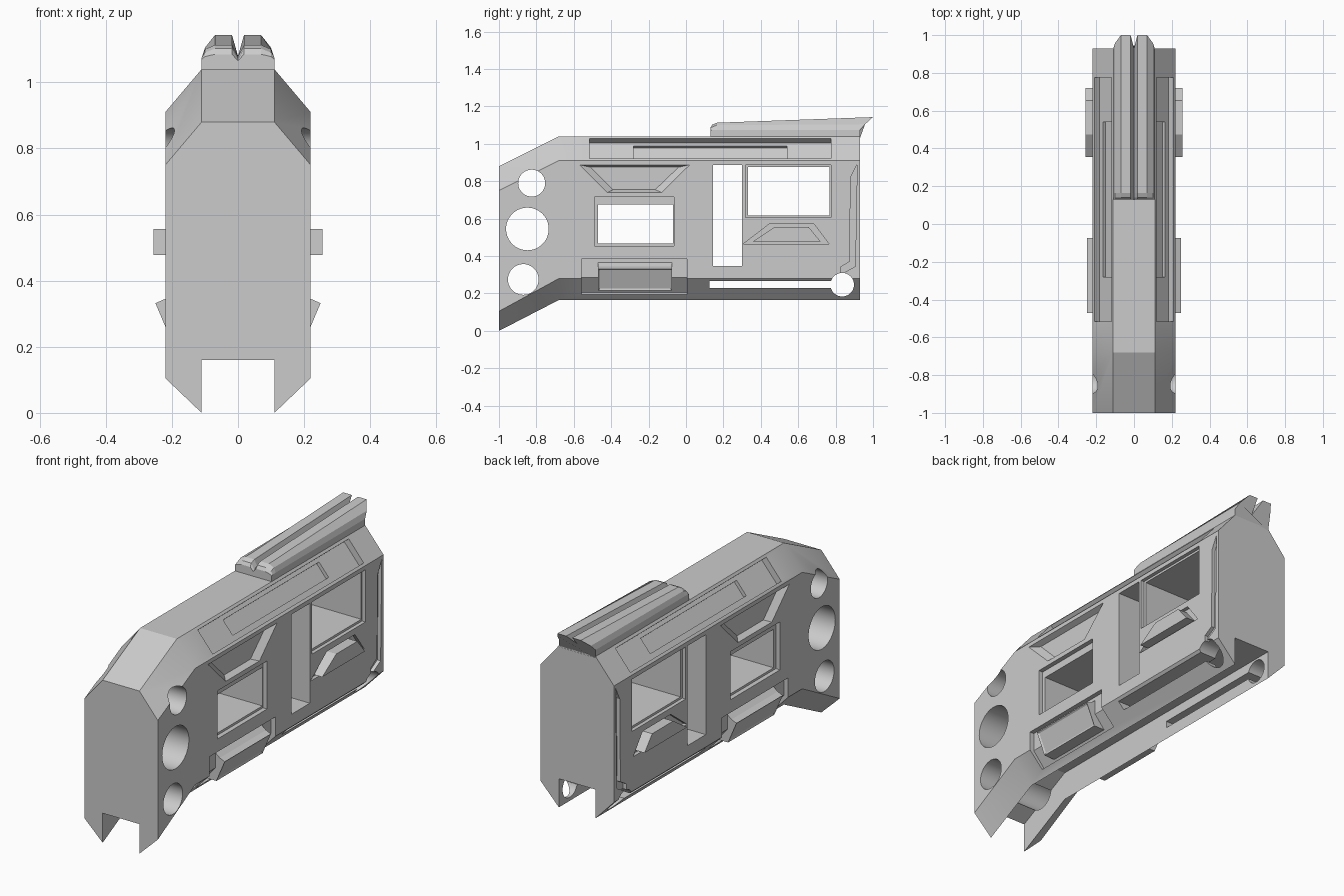
import bpy, bmesh, math

if "Cube" in bpy.data.objects:
    bpy.data.objects.remove(bpy.data.objects["Cube"])


def loft(name, loops):
    """Solid skinned through closed loops of equal point count."""
    bm = bmesh.new()
    rings = [[bm.verts.new(p) for p in loop] for loop in loops]
    n = len(rings[0])
    for a, b in zip(rings, rings[1:]):
        for i in range(n):
            j = (i + 1) % n
            bm.faces.new((a[i], a[j], b[j], b[i]))
    bm.faces.new(rings[0])
    bm.faces.new(rings[-1])
    bmesh.ops.recalc_face_normals(bm, faces=bm.faces)
    me = bpy.data.meshes.new(name)
    bm.to_mesh(me)
    bm.free()
    ob = bpy.data.objects.new(name, me)
    bpy.context.collection.objects.link(ob)
    return ob


def activate(ob):
    bpy.ops.object.select_all(action='DESELECT')
    ob.select_set(True)
    bpy.context.view_layer.objects.active = ob


def cut(target, cutter):
    mod = target.modifiers.new("cut", 'BOOLEAN')
    mod.operation = 'DIFFERENCE'
    mod.solver = 'EXACT'
    mod.object = cutter
    activate(target)
    bpy.ops.object.modifier_apply(modifier=mod.name)
    bpy.data.objects.remove(cutter)


def at_x(poly, x):
    return [(x, y, z) for y, z in poly]


def rect(y0, y1, z0, z1):
    return [(y0, z0), (y1, z0), (y1, z1), (y0, z1)]


def circle(y, z, r, n=48):
    return [(y + r * math.cos(2 * math.pi * i / n), z + r * math.sin(2 * math.pi * i / n))
            for i in range(n)]


def through(poly):
    cut(body, loft("cutter", [at_x(poly, -0.4), at_x(poly, 0.4)]))


def pocket(outer, inner, depth):
    """Side recess on both faces, tapering from outer to inner outline."""
    for s in (1, -1):
        cut(body, loft("cutter", [at_x(outer, s * 0.3), at_x(outer, s * 0.22),
                                  at_x(inner, s * (0.22 - depth))]))


def along_y(name, xz, y0, y1, s):
    return loft(name, [[(s * x, y, z) for x, z in xz] for y in (y0, y1)])


# Main body: chamfered section with a channel underneath, dropping at the front
def body_section(y, top, shoulder, lower, bottom, ceiling):
    half = [(0.11, top), (0.22, shoulder), (0.22, lower), (0.11, bottom), (0.11, ceiling)]
    return [(x, y, z) for x, z in half] + [(-x, y, z) for x, z in reversed(half)]


body = loft("slide_body", [
    body_section(-1.0, 0.88, 0.75, 0.105, 0.0, 0.16),
    body_section(-0.68, 1.04, 0.91, 0.28, 0.165, 0.32),
    body_section(0.93, 1.04, 0.91, 0.28, 0.165, 0.32)])

# Round holes
for y, z, r in [(-0.825, 0.79, 0.072), (-0.848, 0.545, 0.114),
                (-0.87, 0.275, 0.082), (0.835, 0.247, 0.063)]:
    through(circle(y, z, r))

# Windows with stepped frames, tall slot and lower slit
frame = rect(-0.49, -0.065, 0.455, 0.715)
pocket(frame, frame, 0.025)
through(rect(-0.47, -0.07, 0.467, 0.675))
frame = rect(0.317, 0.775, 0.605, 0.887)
pocket(frame, frame, 0.02)
through(rect(0.332, 0.768, 0.617, 0.875))
through(rect(0.145, 0.30, 0.347, 0.887))
through(rect(0.125, 0.80, 0.23, 0.267))

# Tapered upper recess
pocket([(-0.57, 0.888), (0.02, 0.888), (-0.13, 0.74), (-0.42, 0.74)],
       [(-0.51, 0.875), (-0.04, 0.875), (-0.165, 0.755), (-0.39, 0.755)], 0.03)

# Tapered lower recess around the raised tab
trap = [(0.305, 0.464), (0.765, 0.464), (0.685, 0.571), (0.445, 0.571)]
pocket(trap, trap, 0.02)

# Rear edge groove
groove = [(0.915, 0.89), (0.88, 0.82), (0.875, 0.37), (0.825, 0.34), (0.825, 0.30), (0.905, 0.345)]
pocket(groove, groove, 0.02)

# Long two-step recesses in the upper chamfers, and lower clip pockets
nx, nz = 0.763, 0.646
for s in (1, -1):
    for a, b, up, down, y0, y1 in [((0.12, 1.028), (0.21, 0.922), 0.05, 0.035, -0.515, 0.775),
                                   ((0.108, 0.99), (0.165, 0.922), 0.02, 0.02, -0.28, 0.54)]:
        sec = [(p[0] + d * nx, p[1] + d * nz)
               for p, d in ((a, up), (b, up), (b, -down), (a, -down))]
        cut(body, along_y("cutter", sec, y0, y1, s))
    sec = [(0.195, 0.385), (0.195, 0.285), (0.127, 0.205), (0.2, 0.15), (0.3, 0.2), (0.3, 0.385)]
    cut(body, along_y("cutter", sec, -0.56, 0.005, s))

# Raised tabs and wedge clips on each side
for s, side in ((1, "right"), (-1, "left")):
    tab = [(0.355, 0.477), (0.72, 0.477), (0.655, 0.556), (0.475, 0.556)]
    loft("raised_tab_" + side, [at_x(tab, s * 0.18), at_x(tab, s * 0.256)])
    clip = [(0.16, 0.365), (0.195, 0.365), (0.22, 0.345), (0.25, 0.332),
            (0.20, 0.215), (0.13, 0.215), (0.16, 0.265)]
    ob = along_y("wedge_clip_" + side, clip, -0.47, -0.075, s)
    bm = bmesh.new()
    bm.from_mesh(ob.data)
    slope = max((f for f in bm.faces if abs(f.normal.y) < 0.1),
                key=lambda f: s * f.calc_center_median().x)
    slope = max((f for f in bm.faces if len(f.verts) == 4 and f.normal.z < -0.1
                 and s * f.normal.x > 0.5), key=lambda f: f.calc_area(), default=slope)
    bmesh.ops.inset_region(bm, faces=[slope], thickness=0.013, depth=0)
    bmesh.ops.translate(bm, verts=slope.verts, vec=slope.normal * -0.006)
    bm.to_mesh(ob.data)
    bm.free()


# Sighting rail: rising lofted top with a V groove and a raked rear end
def rail_section(y, edge, mid, top, vee, rake=0.0):
    half = [(0.11, 1.03), (0.11, edge), (0.10, mid), (0.07, top), (0.018, top)]
    pts = half + [(0.0, vee)] + [(-x, z) for x, z in reversed(half)]
    return [(x, y + rake * max(0.0, z - 1.08), z) for x, z in pts]


loft("sight_rail", [
    rail_section(0.13, 1.07, 1.078, 1.085, 1.065),
    rail_section(0.14, 1.075, 1.09, 1.102, 1.07),
    rail_section(0.165, 1.075, 1.10, 1.113, 1.078),
    rail_section(0.93, 1.075, 1.105, 1.143, 1.08, 1.1)])

activate(body)
bpy.ops.object.shade_smooth_by_angle(angle=math.radians(25))
